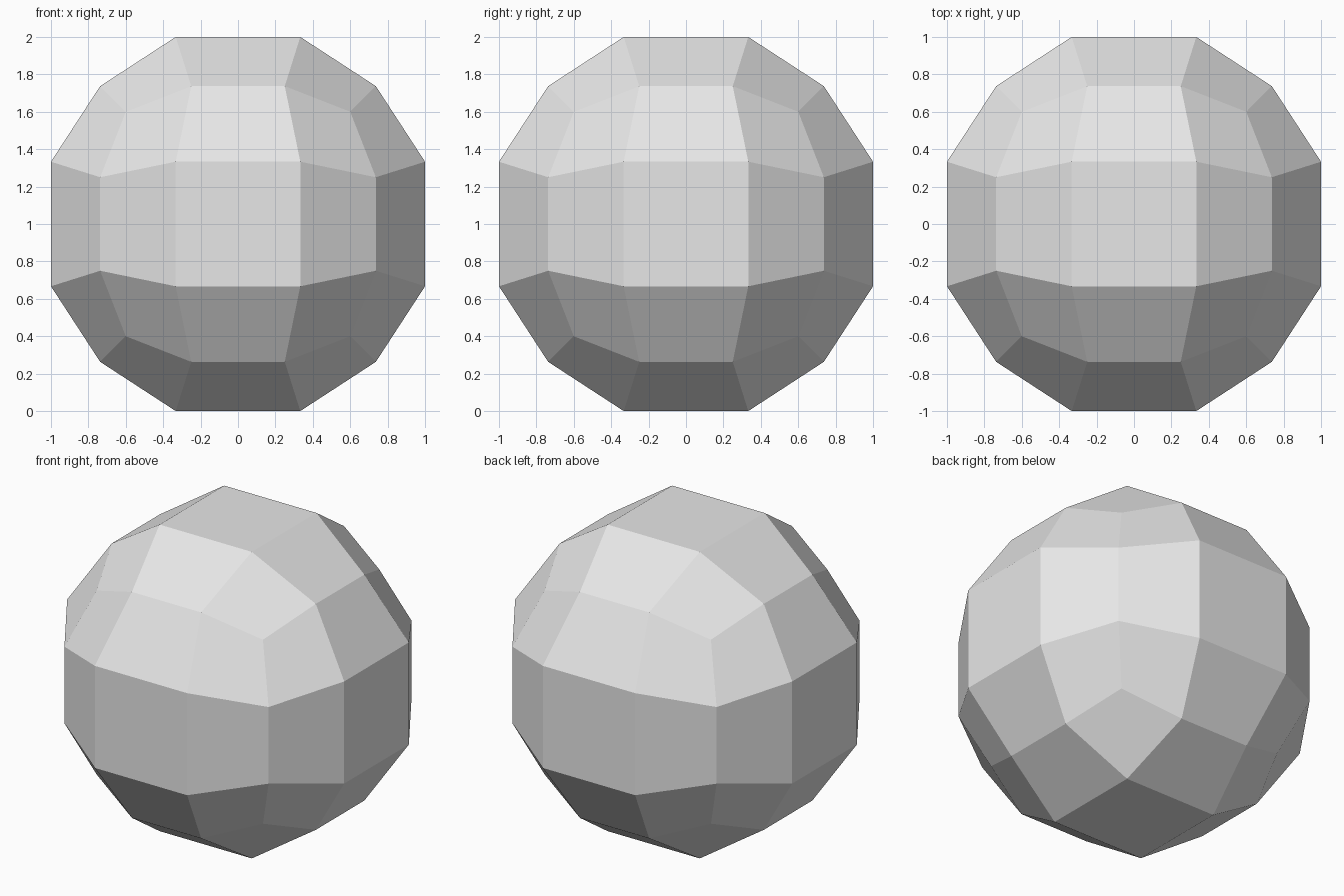
import bpy
import bmesh

if "Cube" in bpy.data.objects:
    bpy.data.objects.remove(bpy.data.objects["Cube"])

# Pale grey surface
grey = bpy.data.materials.new("pale_grey")
grey.diffuse_color = (0.8, 0.8, 0.8, 1.0)
grey.use_nodes = True
grey.node_tree.nodes["Principled BSDF"].inputs["Base Color"].default_value = grey.diffuse_color

# Cube cut into a 3 x 3 grid of faces per side
bm = bmesh.new()
bmesh.ops.create_cube(bm, size=2)
bmesh.ops.subdivide_edges(bm, edges=bm.edges[:], cuts=2, use_grid_fill=True)

# Round it: (outer, inner) coordinate by how many cube sides a vertex touches
ROUNDING = {1: (1.0, 0.333), 2: (0.737, 0.25), 3: (0.6, 0.0)}
for v in bm.verts:
    on_side = [abs(c) > 0.9 for c in v.co]
    outer, inner = ROUNDING[sum(on_side)]
    v.co = [(outer if side else inner) * (1 if c > 0 else -1)
            for c, side in zip(v.co, on_side)]
    v.co.z += 1.0  # stand on the ground

bmesh.ops.recalc_face_normals(bm, faces=bm.faces[:])

# Faceted ball, flat shaded
mesh = bpy.data.meshes.new("faceted_ball")
bm.to_mesh(mesh)
bm.free()
mesh.materials.append(grey)
ball = bpy.data.objects.new("faceted_ball", mesh)
bpy.context.collection.objects.link(ball)
